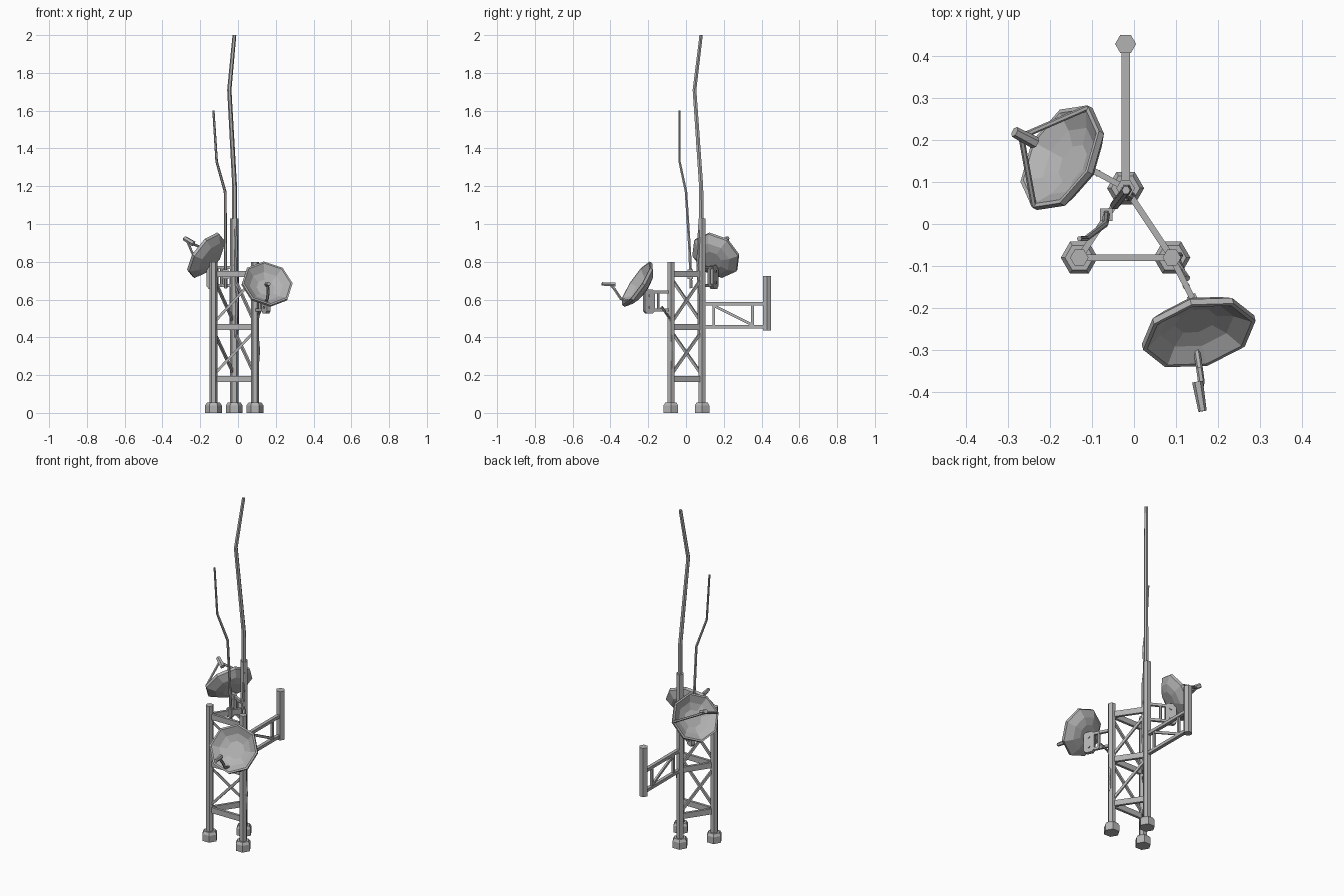
import bpy, bmesh, math
from mathutils import Vector, Matrix

cube = bpy.data.objects.get("Cube")
if cube:
    bpy.data.objects.remove(cube, do_unlink=True)

grey = bpy.data.materials.new("galvanised grey")
grey.use_nodes = True
grey.diffuse_color = (0.45, 0.45, 0.45, 1)
grey.node_tree.nodes["Principled BSDF"].inputs["Base Color"].default_value = grey.diffuse_color

HEX = [(math.cos(i * math.pi / 3), math.sin(i * math.pi / 3)) for i in range(6)]


def finish(name, bm):
    bmesh.ops.recalc_face_normals(bm, faces=bm.faces)
    me = bpy.data.meshes.new(name)
    bm.to_mesh(me)
    bm.free()
    me.materials.append(grey)
    ob = bpy.data.objects.new(name, me)
    bpy.context.collection.objects.link(ob)
    return ob


def sweep(name, points, profile, scales):
    """Loft a cross-section along a path, scaled at each point."""
    pts = [Vector(p) for p in points]
    bm = bmesh.new()
    rings = []
    for i, p in enumerate(pts):
        t = (pts[min(i + 1, len(pts) - 1)] - pts[max(i - 1, 0)]).normalized()
        side = Vector((0, 1, 0)).cross(t) if abs(t.z) > 0.9 else t.cross(Vector((0, 0, 1)))
        side.normalize()
        up = side.cross(t)
        rings.append([bm.verts.new(p + (side * u + up * v) * scales[i]) for u, v in profile])
    n = len(profile)
    for a, b in zip(rings, rings[1:]):
        for k in range(n):
            bm.faces.new((a[k], a[(k + 1) % n], b[(k + 1) % n], b[k]))
    bm.faces.new(rings[0])
    bm.faces.new(rings[-1])
    return finish(name, bm)


def tube(name, points, r, r_end=None):
    r_end = r if r_end is None else r_end
    n = len(points) - 1
    return sweep(name, points, HEX, [r + (r_end - r) * i / n for i in range(n + 1)])


def bar(name, a, b, w, h):
    rect = [(-w / 2, -h / 2), (w / 2, -h / 2), (w / 2, h / 2), (-w / 2, h / 2)]
    return sweep(name, (a, b), rect, (1, 1))


def at(p, z):
    return Vector((p[0], p[1], z))


# Legs and feet
legs = {"front_right": (-0.13, -0.08), "front_left": (0.09, -0.08), "back": (-0.02, 0.085)}
for key, p in legs.items():
    tube(key + "_leg", [at(p, 0.03), at(p, 1.03 if key == "back" else 0.80)], 0.022)
    sweep(key + "_foot", [at(p, 0), at(p, 0.04), at(p, 0.055)], HEX, (0.044, 0.044, 0.034))

# Cross beams and spiralling diagonal braces
corners = list(legs.values())
levels = (0.18, 0.455, 0.735)
for i in range(3):
    a, b = corners[i], corners[(i + 1) % 3]
    for z in levels:
        bar("cross_beam", at(a, z), at(b, z), 0.015, 0.033)
    for low, high in zip(levels, levels[1:]):
        bar("diagonal_brace", at(a, low + 0.02), at(b, high - 0.02), 0.012, 0.014)

# Side arm holding the panel antenna
x = legs["back"][0]
for z in (0.577, 0.457):
    bar("arm_rail", (x, 0.085, z), (x, 0.43, z), 0.02, 0.018)
for y in (0.147, 0.352):
    bar("arm_post", (x, y, 0.457), (x, y, 0.577), 0.014, 0.014)
bar("arm_brace", (x, 0.152, 0.565), (x, 0.347, 0.468), 0.012, 0.014)
tube("panel_antenna", [(x, 0.428, 0.435), (x, 0.428, 0.725)], 0.025)

# Bent whip antennas
tube("tall_whip", [(-0.018, 0.082, 1.0), (-0.018, 0.08, 1.2), (-0.046, 0.045, 1.71),
                   (-0.019, 0.08, 2.0)], 0.014, 0.010)
tube("short_whip", [(-0.065, 0.027, 0.66), (-0.066, 0.02, 0.85), (-0.068, 0.0, 1.17),
                    (-0.113, -0.034, 1.33), (-0.13, -0.035, 1.6)], 0.009, 0.006)
bar("whip_clamp", (-0.066, 0.022, 0.71), (-0.066, 0.022, 0.76), 0.03, 0.03)

# Loose cables on the legs
tube("front_cable", [(0.125, -0.13, 0.56), (0.103, -0.085, 0.5), (0.100, -0.075, 0.42),
                     (0.108, -0.075, 0.33), (0.098, -0.075, 0.2), (0.098, -0.08, 0.04)], 0.009)
tube("mast_cable", [(-0.015, 0.072, 1.0), (-0.008, 0.066, 0.9), (-0.012, 0.062, 0.78),
                    (-0.004, 0.068, 0.62), (-0.012, 0.068, 0.4)], 0.008)

# Dishes: faceted double-walled shells
SHELL = [(0.055, -0.056), (0.098, -0.044), (0.138, -0.014), (0.138, 0.002),
         (0.128, 0.002), (0.09, -0.026), (0.05, -0.040)]


def dish(name, centre, heading, tilt):
    h = Vector((heading[0], heading[1], 0)).normalized()
    normal = h * math.cos(tilt) + Vector((0, 0, math.sin(tilt)))
    side = Vector((0, 0, 1)).cross(h)
    up = normal.cross(side)
    frame = Matrix((side, up, normal)).transposed().to_4x4()
    frame.translation = centre
    bm = bmesh.new()
    rings = []
    for r, d in SHELL:
        rings.append([bm.verts.new(frame @ Vector((r * math.cos(k * math.pi / 4),
                                                   r * math.sin(k * math.pi / 4), d)))
                      for k in range(8)])
    for a, b in zip(rings, rings[1:]):
        for k in range(8):
            j = (k + 1) % 8
            bm.faces.new((a[k], a[j], b[j], b[k]))
    bm.faces.new(rings[0])
    bm.faces.new(rings[-1])
    finish(name, bm)
    return frame


def mount(name, leg, heading, z):
    """Ladder bracket, pivot plate and bolts reaching out from a leg."""
    h = Vector((heading[0], heading[1], 0)).normalized()
    base = at(leg, z)
    side = Vector((-h.y, h.x, 0))
    for dz in (0.05, -0.045):
        lift = Vector((0, 0, dz))
        bar(name + "_rail", base + lift, base + h * 0.125 + lift, 0.014, 0.015)
    post = base + h * 0.075
    tube(name + "_post", [post - Vector((0, 0, 0.05)), post + Vector((0, 0, 0.05))], 0.009)
    # Chamfered plate standing on edge along the arm
    outline = [(0.10, -0.05), (0.112, -0.063), (0.148, -0.063), (0.16, -0.05),
               (0.16, 0.05), (0.148, 0.063), (0.112, 0.063), (0.10, 0.05)]
    bm = bmesh.new()
    walls = [[bm.verts.new(base + h * u + side * s + Vector((0, 0, v))) for u, v in outline]
             for s in (-0.011, 0.011)]
    for k in range(8):
        j = (k + 1) % 8
        bm.faces.new((walls[0][k], walls[0][j], walls[1][j], walls[1][k]))
    for wall in walls:
        bm.faces.new(wall)
    finish(name + "_plate", bm)
    for dz in (0.03, -0.03):
        mid = base + h * 0.13 + Vector((0, 0, dz))
        tube(name + "_bolt", [mid - side * 0.016, mid + side * 0.016], 0.008)


# Front dish with a single feed arm
mount("front_dish_mount", legs["front_left"], (0.45, -0.89), 0.59)
dish("front_dish", (0.155, -0.263, 0.685), (0.25, -0.97), math.radians(33))
tube("front_feed_arm", [(0.148, -0.295, 0.587), (0.156, -0.345, 0.605),
                        (0.160, -0.375, 0.65), (0.156, -0.395, 0.675)], 0.008)
tube("front_feed_horn", [(0.151, -0.375, 0.68), (0.163, -0.445, 0.683)], 0.013, 0.010)

# Back dish with feed struts from the rim
mount("back_dish_mount", legs["back"], (-0.88, 0.48), 0.72)
frame = dish("back_dish", (-0.175, 0.16, 0.838), (-0.88, 0.48), math.radians(33))
feed = Vector((-0.268, 0.208, 0.908))
for angle in (0, 225, 180):
    a = math.radians(angle)
    if angle != 225:
        end = frame @ Vector((0.132 * math.cos(a), 0.132 * math.sin(a), 0))
        tube("back_feed_strut", [end, feed], 0.007)
tube("back_feed_horn", [(-0.235, 0.193, 0.895), (-0.284, 0.219, 0.925)], 0.015, 0.013)
